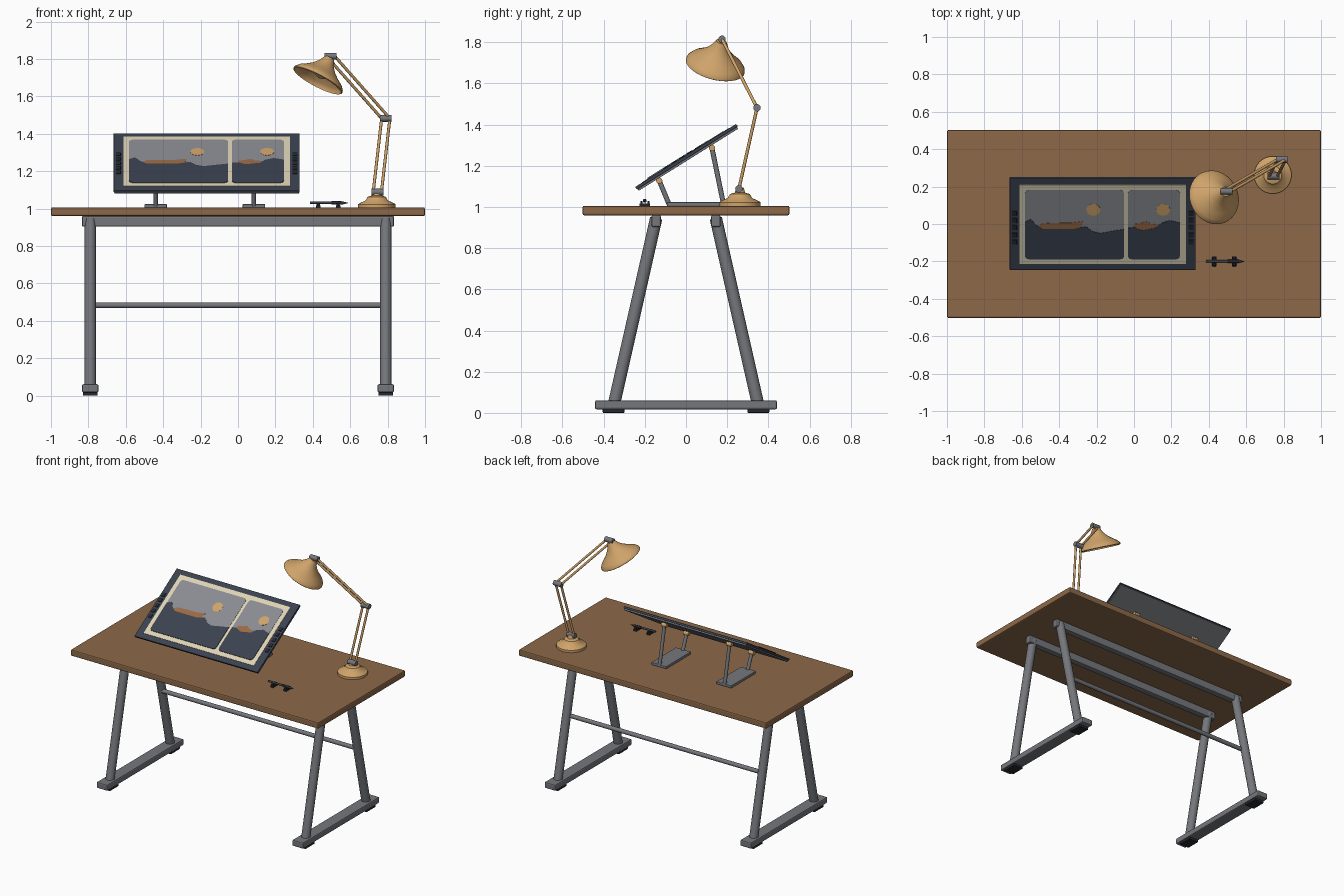
import bpy, bmesh, math
from mathutils import Matrix, Vector

cube = bpy.data.objects.get("Cube")
if cube:
    bpy.data.objects.remove(cube, do_unlink=True)


def material(name, hex_code):
    srgb = [int(hex_code[i:i + 2], 16) / 255 for i in (0, 2, 4)]
    col = [c / 12.92 if c < 0.04 else ((c + 0.055) / 1.055) ** 2.4 for c in srgb] + [1]
    m = bpy.data.materials.new(name)
    m.use_nodes = True
    m.diffuse_color = col
    m.node_tree.nodes["Principled BSDF"].inputs["Base Color"].default_value = col
    return m


wood = material("wood", "8C6848")
steel = material("grey steel", "75777C")
rubber = material("black rubber", "25282E")
slate = material("dark slate", "3A4250")
brass = material("warm tan", "CFA36A")
cream = material("cream paper", "DDD3B6")
sky = material("sky grey", "8A8C92")
rust = material("rust brown", "9A6A45")


def finish(bm, name, mat, matrix=None, smooth=False):
    bmesh.ops.recalc_face_normals(bm, faces=bm.faces)
    me = bpy.data.meshes.new(name)
    bm.to_mesh(me)
    bm.free()
    ob = bpy.data.objects.new(name, me)
    bpy.context.collection.objects.link(ob)
    me.materials.append(mat)
    if matrix:
        ob.matrix_world = matrix
    if smooth:
        bpy.ops.object.select_all(action='DESELECT')
        ob.select_set(True)
        bpy.context.view_layer.objects.active = ob
        bpy.ops.object.shade_smooth_by_angle(angle=math.radians(40))
    return ob


def box(name, mat, centre, size, bevel=0.0, matrix=None):
    bm = bmesh.new()
    bmesh.ops.create_cube(bm, size=1)
    bmesh.ops.scale(bm, vec=size, verts=bm.verts)
    if bevel:
        bmesh.ops.bevel(bm, geom=bm.edges[:], offset=bevel, segments=2,
                        profile=0.5, affect='EDGES')
    bmesh.ops.translate(bm, vec=centre, verts=bm.verts)
    return finish(bm, name, mat, matrix)


def rod(name, mat, a, b, r, r2=None, sides=20):
    a, b = Vector(a), Vector(b)
    bm = bmesh.new()
    bmesh.ops.create_cone(bm, cap_ends=True, segments=sides, radius1=r,
                          radius2=r if r2 is None else r2, depth=(b - a).length)
    turn = (b - a).to_track_quat('Z', 'Y').to_matrix().to_4x4()
    return finish(bm, name, mat, Matrix.Translation((a + b) / 2) @ turn, True)


def lathe(name, mat, profile, matrix, sides=40):
    bm = bmesh.new()
    vs = [bm.verts.new((r, 0, z)) for r, z in profile]
    edges = [bm.edges.new(p) for p in zip(vs, vs[1:])]
    bmesh.ops.spin(bm, geom=vs + edges, cent=(0, 0, 0), axis=(0, 0, 1),
                   angle=math.tau, steps=sides, use_duplicate=False)
    bmesh.ops.remove_doubles(bm, verts=bm.verts, dist=0.0001)
    return finish(bm, name, mat, matrix, True)


def plate(name, mat, points, low, high, matrix, corners=()):
    bm = bmesh.new()
    vs = [bm.verts.new((x, y, low)) for x, y in points]
    bm.faces.new(vs)
    if corners:
        bmesh.ops.bevel(bm, geom=[vs[i] for i in corners], offset=0.02,
                        segments=3, profile=0.5, affect='VERTICES')
    out = bmesh.ops.extrude_face_region(bm, geom=bm.faces[:])
    top = [g for g in out["geom"] if isinstance(g, bmesh.types.BMVert)]
    bmesh.ops.translate(bm, vec=(0, 0, high - low), verts=top)
    return finish(bm, name, mat, matrix)


# Desk top and frame
box("desk_top", wood, (0, 0, 0.983), (2, 1.005, 0.046), 0.008)
for s, end in ((-1, "front"), (1, "back")):
    box(end + "_rail", steel, (0, s * 0.145, 0.932), (1.67, 0.046, 0.058), 0.008)
for sx, side in ((-1, "right"), (1, "left")):
    x = sx * 0.79
    box(side + "_foot", steel, (x, 0, 0.039), (0.088, 0.884, 0.044), 0.008)
    for sy, end in ((-1, "front"), (1, "back")):
        rod(f"{side}_{end}_leg", steel, (x, sy * 0.348, 0.05), (x, sy * 0.145, 0.945), 0.03)
        box(f"{side}_{end}_foot_pad", rubber, (x, sy * 0.352, 0.01), (0.078, 0.105, 0.02), 0.004)
rod("cross_bar", steel, (-0.79, 0.236, 0.483), (0.79, 0.236, 0.483), 0.015)

# Tilted drawing display, laid out in its own plane
tilt = Matrix.Translation((-0.1675, 0.005, 1.24)) @ Matrix.Rotation(math.radians(32), 4, 'X')
box("display_back", steel, (0, 0, -0.007), (0.985, 0.568, 0.011), 0.002, tilt)
box("display_bezel", slate, (0, 0, 0.005), (0.995, 0.578, 0.015), 0.003, tilt)


def rect(x0, x1, y0, y1):
    return [(x0, y0), (x1, y0), (x1, y1), (x0, y1)]


plate("page", cream, rect(-0.445, 0.445, -0.25, 0.25), 0.011, 0.0145, tilt)
hills = {
    "large": ((-0.415, 0.114), -0.05,
              [(-0.415, 0.017), (-0.383, 0.035), (-0.357, 0), (-0.324, -0.026),
               (-0.148, -0.026), (-0.089, -0.01), (-0.057, -0.04), (-0.014, -0.054),
               (0.05, -0.04), (0.114, -0.028)],
              [(-0.34, -0.04), (-0.12, -0.04), (-0.105, 0.022), (-0.17, 0.012),
               (-0.23, 0.012), (-0.32, 0.008), (-0.345, -0.01)]),
    "small": ((0.135, 0.413), 0.323,
              [(0.135, -0.02), (0.17, -0.015), (0.21, -0.035), (0.285, -0.02),
               (0.312, 0.01), (0.36, 0.028), (0.413, 0.012)],
              [(0.16, -0.05), (0.3, -0.05), (0.3, 0), (0.26, 0.005),
               (0.235, 0.022), (0.2, 0.008), (0.17, 0.005)]),
}
for label, ((x0, x1), sun_x, ridge, mesa) in hills.items():
    plate(label + "_panel_sky", sky, rect(x0, x1, -0.217, 0.217), 0.0145, 0.016, tilt, range(4))
    plate(label + "_panel_mesa", rust, mesa, 0.016, 0.0172, tilt)
    ground = [(x1, -0.217), (x0, -0.217)] + ridge
    plate(label + "_panel_ground", slate, ground, 0.016, 0.0184, tilt, (0, 1))
    disc = [(sun_x + 0.037 * math.cos(i * math.tau / 24),
             0.094 + 0.037 * math.sin(i * math.tau / 24)) for i in range(24)]
    plate(label + "_panel_sun", brass, disc, 0.016, 0.0172, tilt)

# Shortcut keys on both bezel edges
for s, side in ((-1, "right"), (1, "left")):
    for i in range(5):
        box(f"{side}_key_{i + 1}", rubber, (s * 0.472, 0.07 - i * 0.045, 0.0145),
            (0.026, 0.03, 0.006), 0.002, tilt)

# Display stands
for x, side in ((-0.44, "right"), (0.085, "left")):
    box(side + "_stand_base", steel, (x, 0.05, 1.014), (0.12, 0.285, 0.02), 0.004)
    for end, foot, head in (("front", (-0.083, 1.015), (-0.13, 1.128)),
                            ("back", (0.182, 1.015), (0.126, 1.287))):
        rod(f"{side}_{end}_strut", steel, (x, *foot), (x, *head), 0.012)
        rod(f"{side}_{end}_pivot", brass, (x - 0.02, *head), (x + 0.02, *head), 0.015)

# Pen lying on its two rests
for x, label in ((0.43, "right"), (0.535, "left")):
    box(label + "_pen_rest", rubber, (x, -0.2, 1.011), (0.024, 0.052, 0.014), 0.003)
    for s in (-1, 1):
        box(f"{label}_pen_rest_prong_{s + 2}", rubber, (x, -0.2 + s * 0.017, 1.021),
            (0.018, 0.01, 0.018), 0.002)
rod("pen_body", slate, (0.385, -0.2, 1.032), (0.5, -0.2, 1.031), 0.007)
rod("pen_grip", rubber, (0.5, -0.2, 1.031), (0.56, -0.2, 1.03), 0.009)
rod("pen_tip", slate, (0.56, -0.2, 1.03), (0.588, -0.2, 1.03), 0.008, 0.001)

# Desk lamp base, joints and paired arms
lathe("lamp_base", brass, [(0, 0), (0.1, 0), (0.1, 0.018), (0.092, 0.024), (0.06, 0.038),
                           (0.048, 0.058), (0.025, 0.065), (0.018, 0.09), (0, 0.09)],
      Matrix.Translation((0.742, 0.262, 1.005)))
joints = [Vector((0.745, 0.257, 1.088)), Vector((0.79, 0.345, 1.482)), Vector((0.495, 0.175, 1.815))]
half = Vector((0.032, 0, 0))
for p, label in zip(joints, ("base", "elbow", "head")):
    rod(f"lamp_{label}_joint", steel, p - half, p + half, 0.018)
for i, label in enumerate(("lower", "upper")):
    for s in (-1, 1):
        off = Vector((s * 0.022, 0, 0))
        rod(f"lamp_{label}_arm_{'left' if s > 0 else 'right'}", brass,
            joints[i] + off, joints[i + 1] + off, 0.008, sides=12)

# Lamp shade: thin flared bell with a bulb inside
aim = Vector((-0.45, -0.22, -0.86)).to_track_quat('Z', 'Y').to_matrix().to_4x4()
shade = Matrix.Translation((0.49, 0.173, 1.806)) @ aim
outer = [(0, 0), (0.026, 0.002), (0.034, 0.018), (0.044, 0.038), (0.068, 0.066),
         (0.1, 0.092), (0.13, 0.112), (0.145, 0.13), (0.147, 0.14)]
inner = [(max(r - 0.006, 0), z + 0.004) for r, z in reversed(outer[1:])] + [(0, 0.006)]
lathe("lamp_shade", brass, outer + inner, shade)
lathe("lamp_socket", steel, [(0, 0.01), (0.022, 0.01), (0.022, 0.06), (0, 0.06)], shade, 20)
lathe("lamp_bulb", cream, [(0, 0.055), (0.016, 0.058), (0.03, 0.08), (0.034, 0.096),
                           (0.026, 0.116), (0, 0.126)], shade, 20)
